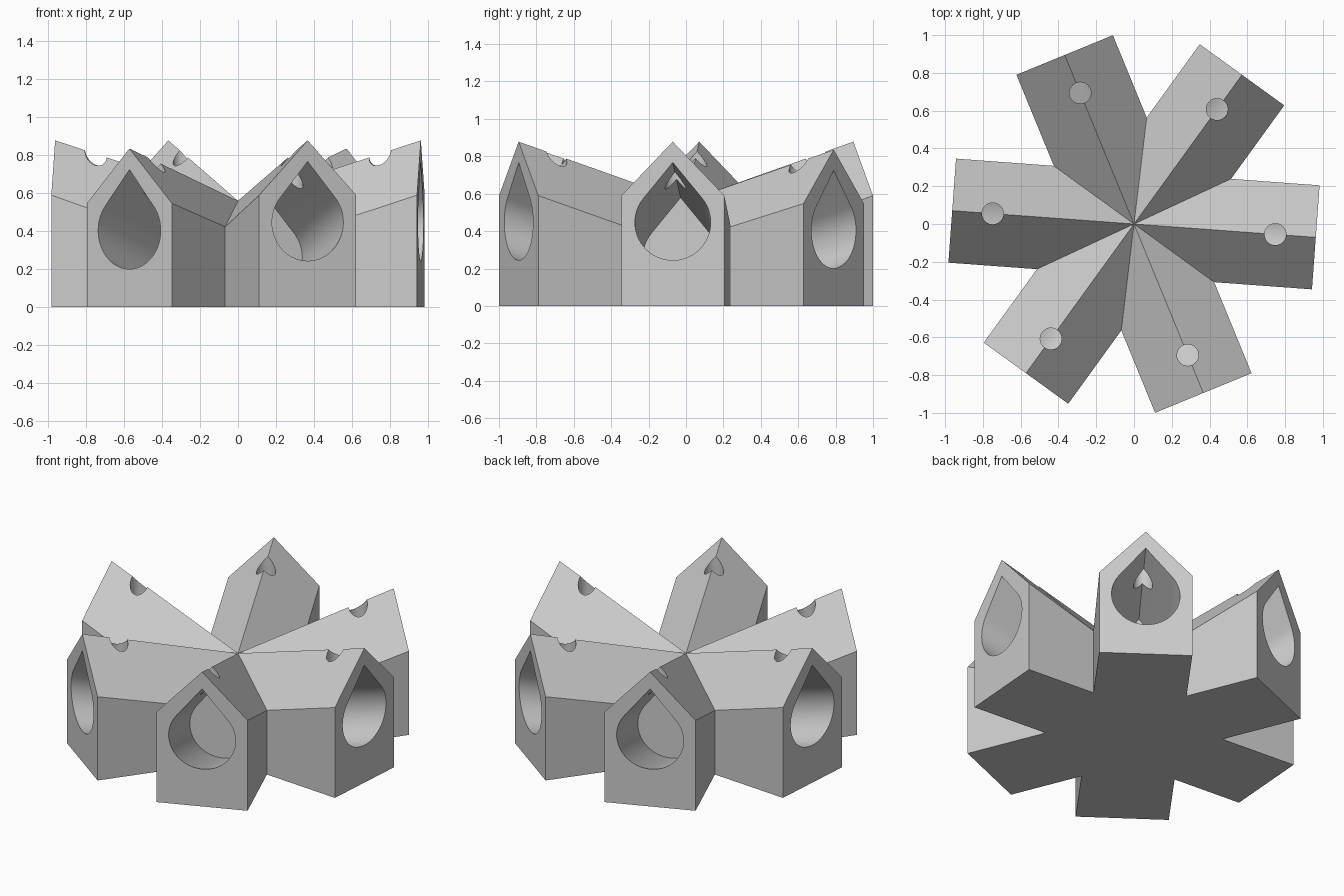
import bpy, bmesh, math
from mathutils import Vector, Matrix

if "Cube" in bpy.data.objects:
    bpy.data.objects.remove(bpy.data.objects["Cube"], do_unlink=True)

HALF, DROP, HUB = 0.276, 0.288, 0.56
# heading in degrees, length, ridge height at the outer end
ARMS = [(a + turn, length, ridge) for turn in (0, 180)
        for a, length, ridge in ((-4.2, 0.965, 0.878), (54.1, 0.975, 0.835), (112.3, 0.967, 0.878))]

grey = bpy.data.materials.new("plain_grey")
grey.use_nodes = True
grey.diffuse_color = (0.6, 0.6, 0.6, 1)
grey.node_tree.nodes["Principled BSDF"].inputs["Base Color"].default_value = (0.6, 0.6, 0.6, 1)


def make_object(name, bm):
    bmesh.ops.recalc_face_normals(bm, faces=bm.faces)
    mesh = bpy.data.meshes.new(name)
    bm.to_mesh(mesh)
    bm.free()
    obj = bpy.data.objects.new(name, mesh)
    mesh.materials.append(grey)
    bpy.context.collection.objects.link(obj)
    return obj


def turned(angle, x, y, z):
    return Matrix.Rotation(math.radians(angle), 3, 'Z') @ Vector((x, y, z))


# Six gabled arms meeting at a central point
bm = bmesh.new()
hub = bm.verts.new((0, 0, HUB))
corners, valleys, peaks = [], [], []
for i, (angle, length, ridge) in enumerate(ARMS):
    peaks.append(bm.verts.new(turned(angle, length, 0, ridge)))
    corners.append([[bm.verts.new(turned(angle, length, s * HALF, z)) for z in (0, ridge - DROP)]
                    for s in (-1, 1)])
    gap = math.radians((ARMS[(i + 1) % 6][0] - angle) % 360) / 2
    reach = HALF / math.tan(gap)
    next_arm = ARMS[(i + 1) % 6]
    rise = ((ridge - HUB) / length + (next_arm[2] - HUB) / next_arm[1]) / 2
    valleys.append([bm.verts.new(turned(angle, reach, HALF, z))
                    for z in (0, HUB + rise * reach - DROP)])

base = []
for i in range(6):
    right, left = corners[i]
    before, after = valleys[i - 1], valleys[i]
    bm.faces.new((right[0], left[0], left[1], peaks[i], right[1]))
    bm.faces.new((before[0], right[0], right[1], before[1]))
    bm.faces.new((left[0], after[0], after[1], left[1]))
    bm.faces.new((hub, before[1], right[1], peaks[i]))
    bm.faces.new((hub, peaks[i], left[1], after[1]))
    base += [right[0], left[0], after[0]]
bm.faces.new(base[::-1])
body = make_object("six_armed_house", bm)


# Teardrop tunnel that follows the slope of the ridge
def tunnel(angle, length, ridge):
    radius, tip, depth, steps = 0.203, 0.32, 0.57, 40
    slope = (ridge - HUB) / length
    start = math.acos(radius / tip)
    outline = [(0, tip)]
    for k in range(steps + 1):
        t = start + (2 * math.pi - 2 * start) * k / steps
        outline.append((radius * math.sin(t), radius * math.cos(t)))
    bm = bmesh.new()
    rings = []
    for x in (length + 0.1, length - depth):
        lift = ridge - 0.431 + (x - length) * slope
        rings.append([bm.verts.new(turned(angle, x, y, z + lift)) for y, z in outline])
    n = len(outline)
    for k in range(n):
        j = (k + 1) % n
        bm.faces.new((rings[0][k], rings[0][j], rings[1][j], rings[1][k]))
    for ring in rings:
        bm.faces.new(ring)
    return make_object("tunnel_cutter", bm)


# Round hole down through the ridge
def roof_hole(angle):
    bm = bmesh.new()
    place = Matrix.Translation(turned(angle, 0.75, 0, 0.75))
    bmesh.ops.create_cone(bm, cap_ends=True, segments=32, radius1=0.057, radius2=0.057,
                          depth=0.5, matrix=place)
    return make_object("roof_hole_cutter", bm)


def cut(target, cutter):
    mod = target.modifiers.new("cut", 'BOOLEAN')
    mod.operation, mod.solver, mod.object = 'DIFFERENCE', 'EXACT', cutter
    bpy.context.view_layer.objects.active = target
    bpy.ops.object.modifier_apply(modifier=mod.name)
    bpy.data.objects.remove(cutter, do_unlink=True)


for angle, length, ridge in ARMS:
    cut(body, tunnel(angle, length, ridge))
    cut(body, roof_hole(angle))

# Smooth the curved tunnels and keep the edges sharp
bpy.ops.object.select_all(action='DESELECT')
body.select_set(True)
bpy.context.view_layer.objects.active = body
bpy.ops.object.shade_smooth_by_angle(angle=math.radians(20))
